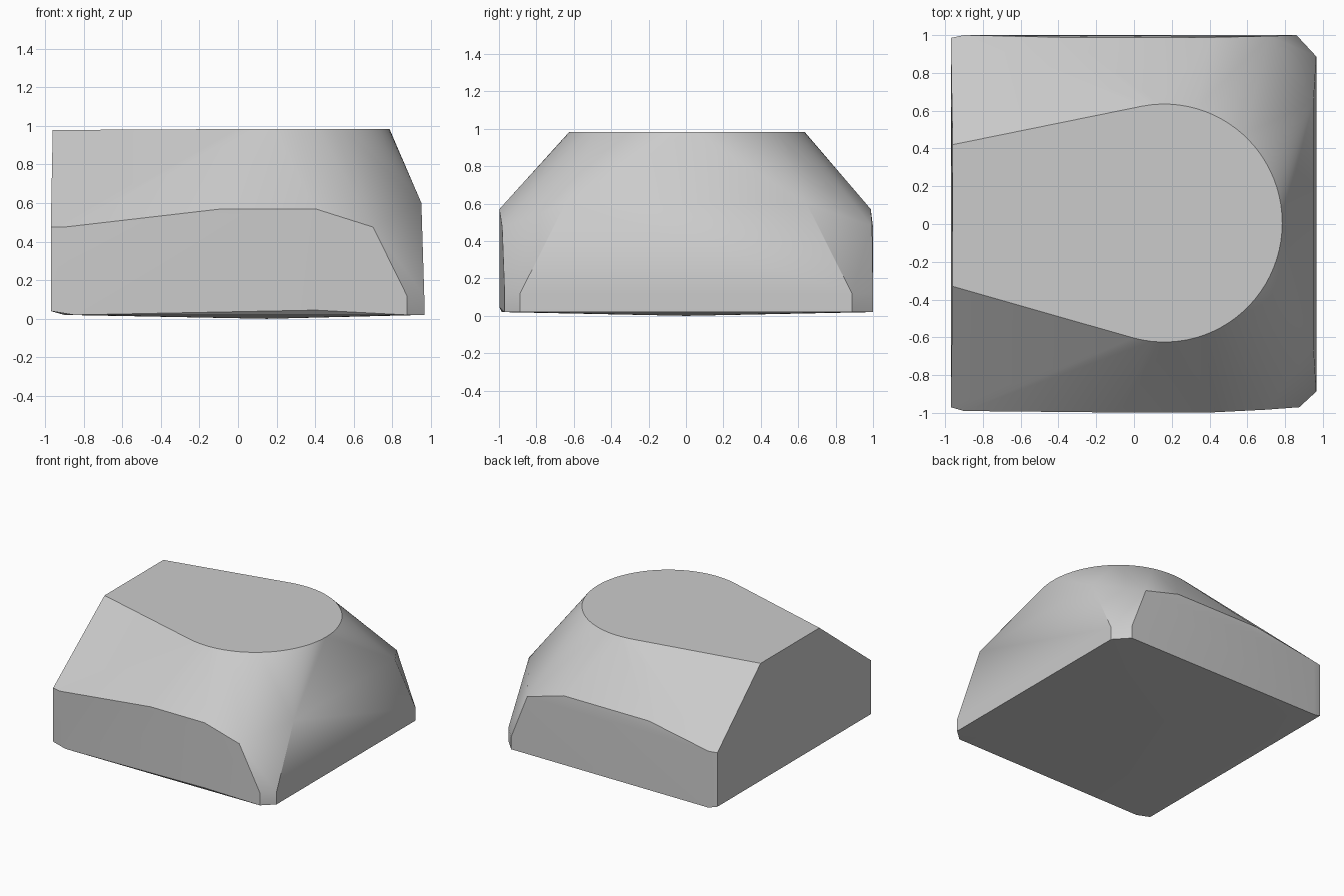
import bpy, bmesh, math

cube = bpy.data.objects.get("Cube")
if cube:
    bpy.data.objects.remove(cube, do_unlink=True)

grey = bpy.data.materials.new("stone grey")
grey.use_nodes = True
colour = (0.6, 0.6, 0.6, 1)
grey.diffuse_color = colour
grey.node_tree.nodes["Principled BSDF"].inputs["Base Color"].default_value = colour

# Flat top: straight tail towards -x, round nose towards +x
points = [(-0.96, 0.42, 0.978), (-0.96, -0.33, 0.978)]
steps = 48
for i in range(steps + 1):
    a = math.radians(-105 + 210 * i / steps)
    points.append((0.16 + 0.625 * math.cos(a), 0.005 + 0.63 * math.sin(a), 0.983))

# Front wall outline
points += [(-0.97, -0.97, 0.475), (-0.9, -0.99, 0.475), (-0.08, -0.998, 0.57),
           (0.4, -0.998, 0.57), (0.7, -0.983, 0.475), (0.875, -0.97, 0.12),
           (0.875, -0.97, 0.02), (0.4, -0.998, 0.045), (-0.08, -0.998, 0.045),
           (-0.85, -0.985, 0.02), (-0.97, -0.97, 0.04)]

# Back wall outline
points += [(-0.97, 0.985, 0.475), (-0.9, 1.0, 0.475), (-0.36, 0.988, 0.57),
           (0.4, 0.988, 0.57), (0.72, 0.995, 0.48), (0.86, 1.0, 0.12),
           (0.86, 1.0, 0.02), (-0.9, 1.0, 0.02), (-0.97, 0.985, 0.04)]

# Nose wall, and the shallow belly underneath
for side in (-1, 1):
    points += [(0.95, side * 0.645, 0.6), (0.965, side * 0.887, 0.12),
               (0.965, side * 0.887, 0.02)]
points.append((0.15, 0, 0))

# Wrap the outlines in one convex shell and merge its flat regions
bm = bmesh.new()
for p in points:
    bm.verts.new(p)
hull = bmesh.ops.convex_hull(bm, input=bm.verts)
loose = [v for v in bm.verts if not v.link_faces]
bmesh.ops.delete(bm, geom=loose, context='VERTS')
bmesh.ops.dissolve_limit(bm, angle_limit=math.radians(1.5), verts=bm.verts, edges=bm.edges)
bmesh.ops.recalc_face_normals(bm, faces=bm.faces)

mesh = bpy.data.meshes.new("block")
bm.to_mesh(mesh)
bm.free()
block = bpy.data.objects.new("block", mesh)
bpy.context.collection.objects.link(block)
mesh.materials.append(grey)

# Smooth flanks with sharp rims
bpy.ops.object.select_all(action='DESELECT')
block.select_set(True)
bpy.context.view_layer.objects.active = block
bpy.ops.object.shade_smooth_by_angle(angle=math.radians(30))
